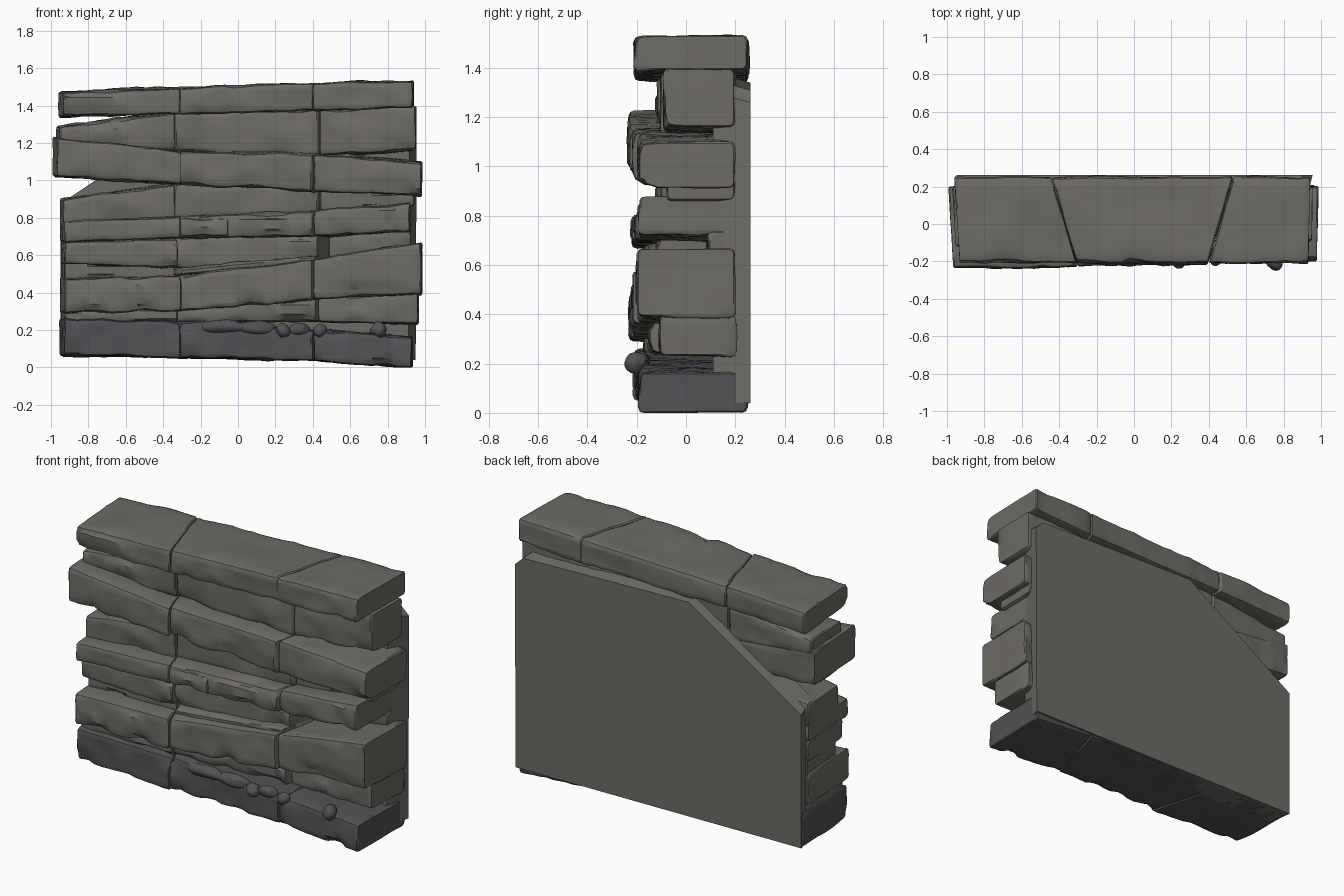
import bpy, bmesh, math
from mathutils import Vector, noise

if "Cube" in bpy.data.objects:
    bpy.data.objects.remove(bpy.data.objects["Cube"])


def material(name, rgb):
    m = bpy.data.materials.new(name)
    m.diffuse_color = (*rgb, 1)
    m.use_nodes = True
    m.node_tree.nodes["Principled BSDF"].inputs["Base Color"].default_value = m.diffuse_color
    return m


STONE = material("stone", (0.155, 0.147, 0.13))
DAMP = material("damp_stone", (0.085, 0.085, 0.093))


def finish(bm, name, mat, angle=38):
    bmesh.ops.recalc_face_normals(bm, faces=bm.faces)
    me = bpy.data.meshes.new(name)
    bm.to_mesh(me)
    bm.free()
    ob = bpy.data.objects.new(name, me)
    bpy.context.collection.objects.link(ob)
    me.materials.append(mat)
    bpy.ops.object.select_all(action='DESELECT')
    ob.select_set(True)
    bpy.context.view_layer.objects.active = ob
    bpy.ops.object.shade_smooth_by_angle(angle=math.radians(angle))
    return ob


def slices(bm, axis, step):
    """Cut the mesh into even strips along one axis."""
    vals = [v.co[axis] for v in bm.verts]
    lo, hi = min(vals), max(vals)
    n = max(2, round((hi - lo) / step))
    for i in range(1, n):
        co, no = Vector(), Vector()
        co[axis] = lo + (hi - lo) * i / n
        no[axis] = 1
        bmesh.ops.bisect_plane(bm, geom=bm.verts[:] + bm.edges[:] + bm.faces[:],
                               plane_co=co, plane_no=no)


def block(name, xl, xr, sl, sr, yf, yb, bot, top, mat):
    """Worn stone; sl and sr slant the end joints from front to back."""
    bm = bmesh.new()
    bmesh.ops.create_cube(bm, size=1)
    long_edges = [e for e in bm.edges if abs(e.verts[0].co.x - e.verts[1].co.x) > .5]
    for v in bm.verts:
        right, back, up = (c > 0 for c in v.co)
        y = yb if back else yf
        x = (xr + sr * (y + 0.2)) if right else (xl + sl * (y + 0.2))
        v.co = (x, y, (top if up else bot)[right])
    thick = min(t - b for t, b in zip(top, bot))
    bmesh.ops.bevel(bm, geom=long_edges, offset=min(0.022, thick * 0.3),
                    segments=2, affect='EDGES', profile=0.5)
    # slim bevel round each end
    bm.normal_update()
    end_edges = {e for f in bm.faces if abs(f.normal.x) > .7 for e in f.edges}
    bmesh.ops.bevel(bm, geom=list(end_edges), offset=0.007,
                    segments=1, affect='EDGES', profile=0.5)
    slices(bm, 0, 0.045)
    slices(bm, 1, 0.08)
    slices(bm, 2, 0.045)
    bm.normal_update()
    mid_z = (sum(top) + sum(bot)) / 4
    for v in bm.verts:
        p = v.co.copy()
        broad = noise.noise(p * 4) * 0.011
        fine = noise.noise(p * 13 + Vector((5, 1, 2))) * 0.008
        at_joint = .3 if abs(v.normal.x) > .7 else 1
        v.co += v.normal * (broad + fine) * at_joint
        # chipped front arrises
        if p.y < yf + 0.04:
            t = (p.x - xl) / (xr - xl)
            half = 0.5 * ((top[1] - bot[1]) * t + (top[0] - bot[0]) * (1 - t))
            centre = 0.5 * ((top[1] + bot[1]) * t + (top[0] + bot[0]) * (1 - t))
            if abs(p.z - centre) > half * 0.55:
                chip = max(0, noise.noise(Vector((p.x * 7, p.z * 3, mid_z * 9))))
                v.co.y += chip * 0.04
                v.co.z -= math.copysign(chip * min(0.02, half * 0.25), p.z - centre)
        v.co.z = max(v.co.z, 0)
    return finish(bm, name, mat)


# Courses: front y of left/middle/right stones, end x, then bottom and top z
# at the left end, the two joints and the right end
COURSES = [
    ((-.21, -.20, -.19), (-.93, .93), (.06, .055, .03, .00), (.26, .25, .20, .165)),
    ((-.17, -.15, -.11), (-.925, .96), (.23, .24, .24, .23), (.31, .33, .38, .40)),
    ((-.23, -.22, -.20), (-.93, .98), (.29, .30, .36, .39), (.48, .49, .58, .67)),
    ((-.17, -.12, .09), (-.925, .92), (.55, .53, .54, .64), (.67, .69, .72, .74)),
    ((-.22, -.21, -.19), (-.93, .92), (.67, .69, .70, .73), (.78, .81, .84, .885)),
    ((-.12, -.10, -.08), (-.93, .94), (.75, .79, .82, .86), (.90, .98, .97, .95)),
    ((-.235, -.215, -.195), (-.97, .98), (1.02, .98, .94, .91), (1.23, 1.16, 1.14, 1.10)),
    ((-.12, -.10, -.09), (-.95, .95), (1.19, 1.15, 1.13, 1.16), (1.29, 1.36, 1.38, 1.40)),
    ((-.21, -.205, -.21), (-.935, .935), (1.34, 1.355, 1.37, 1.39), (1.475, 1.495, 1.52, 1.535)),
]
SLANT = (-.06, -.29, .29, .02)
for r, (fronts, ends, bot, top) in enumerate(COURSES):
    xs = (ends[0], -.31, .40, ends[1])
    yb = .25 if r in (0, 8) else .20
    for c, col in enumerate(("left", "middle", "right")):
        block(f"course_{r + 1}_{col}_stone", xs[c] + .002, xs[c + 1] - .002,
              SLANT[c], SLANT[c + 1], fronts[c], yb,
              bot[c:c + 2], top[c:c + 2], DAMP if r == 0 else STONE)
# Recessed packing stone under the left end of course four
block("left_packing_stone", -.92, -.31, -.06, -.29, -.11, .20, (.46, .46), (.58, .56), STONE)
# Thin lips that jut out between the main courses
block("lower_lip", -.29, .40, -.29, .29, -.17, .10, (.49, .555), (.53, .60), STONE)
block("upper_lip", -.31, -.05, -.29, .29, -.225, .0, (.70, .70), (.80, .80), STONE)

# Flat backing slab with its upper corner sloped off
OUTLINE = [(-.95, .06), (.95, .04), (.955, 1.26), (.90, 1.31), (-.20, 1.34), (-.95, .86)]
bm = bmesh.new()
face = bm.faces.new([bm.verts.new((x, .262, z)) for x, z in OUTLINE])
ext = bmesh.ops.extrude_face_region(bm, geom=[face])
for v in ext["geom"]:
    if isinstance(v, bmesh.types.BMVert):
        v.co.y = .11
        if v.co.z > .5:
            v.co.z += .04
        v.co.x *= .96
bm.faces.new([v for v in face.verts]) if not face.is_valid else None
finish(bm, "backing_slab", STONE, 20)

# Pebbles and flattened rubble lodged on the bottom course: x, y, z, radius, width
LUMPS = [(.24, -.20, .20, .038, 1), (.44, -.19, .20, .036, 1), (.75, -.205, .205, .042, 1),
         (-.08, -.185, .22, .035, 3.5), (.10, -.18, .215, .035, 3), (.32, -.18, .205, .03, 2)]
for i, (x, y, z, rad, wide) in enumerate(LUMPS):
    bm = bmesh.new()
    bmesh.ops.create_icosphere(bm, subdivisions=3, radius=rad)
    for v in bm.verts:
        v.co *= 1 + .35 * noise.noise(v.co * 25 + Vector((i, 0, 0)))
        v.co.x *= wide
        v.co += Vector((x, y, z))
    finish(bm, f"{'pebble' if wide == 1 else 'rubble'}_{i + 1}", DAMP, 60)
